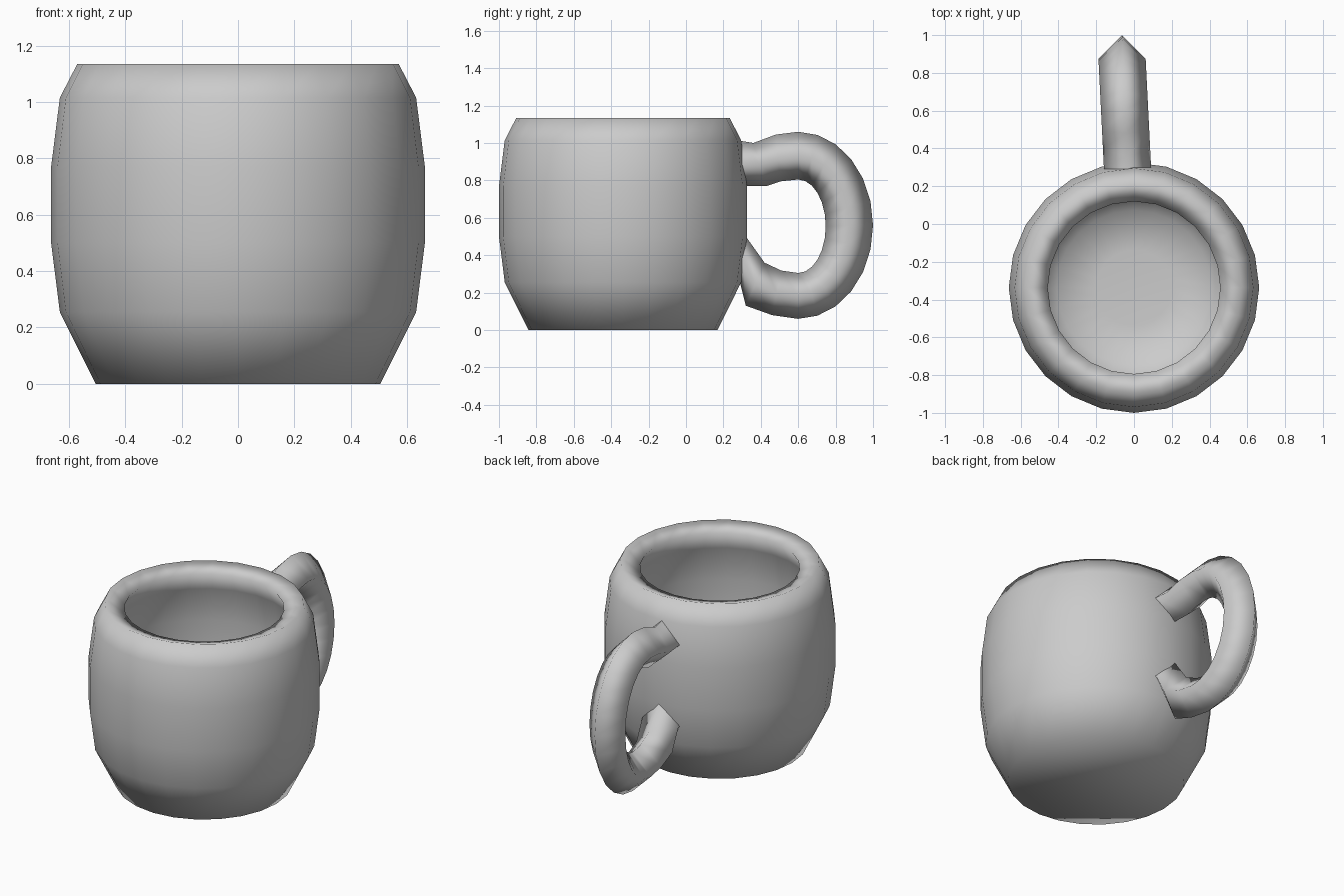
import bpy
import bmesh
from math import sin, cos, pi, radians

cube = bpy.data.objects.get("Cube")
if cube:
    bpy.data.objects.remove(cube, do_unlink=True)

GREY = (0.6, 0.6, 0.6, 1.0)
mat = bpy.data.materials.new("grey glaze")
mat.use_nodes = True
mat.diffuse_color = GREY
mat.node_tree.nodes["Principled BSDF"].inputs["Base Color"].default_value = GREY


def loft(name, rings):
    """Skin closed rings of points in order and cap both ends."""
    bm = bmesh.new()
    loops = [[bm.verts.new(p) for p in ring] for ring in rings]
    for a, b in zip(loops, loops[1:]):
        n = len(a)
        for i in range(n):
            j = (i + 1) % n
            bm.faces.new((a[i], a[j], b[j], b[i]))
    bm.faces.new(loops[0])
    bm.faces.new(loops[-1])
    bmesh.ops.recalc_face_normals(bm, faces=bm.faces)
    for f in bm.faces:
        f.smooth = True
    mesh = bpy.data.meshes.new(name)
    bm.to_mesh(mesh)
    bm.free()
    mesh.materials.append(mat)
    obj = bpy.data.objects.new(name, mesh)
    bpy.context.collection.objects.link(obj)
    return obj


# Cup: outer wall, rolled rim, then the hollow inside down to its floor
SIDES = 24
CENTRE_Y = -0.337
outer = [(0.505, 0), (0.632, 0.255), (0.663, 0.5), (0.663, 0.77),
         (0.632, 1.015), (0.57, 1.135)]
inner = [(0.457, 1.10), (0.52, 0.98), (0.55, 0.77), (0.55, 0.5),
         (0.52, 0.27), (0.41, 0.1), (0.2, 0.08)]
loft("mug_body", [
    [(r * cos(2 * pi * i / SIDES), CENTRE_Y + r * sin(2 * pi * i / SIDES), z)
     for i in range(SIDES)]
    for r, z in outer + inner])

# Handle: pairs of (outer edge, inner edge) in the side plane
pairs = [((0.24, 1.0), (0.25, 0.77)), ((0.29, 1.012), (0.32, 0.77)),
         ((0.36, 1.0), (0.43, 0.77)), ((0.48, 1.045), (0.505, 0.795))]
for deg in range(90, -91, -15):
    c, s = cos(radians(deg)), sin(radians(deg))
    pairs.append(((0.6 + 0.4 * c, 0.56 + 0.5 * s),
                  (0.6 + 0.147 * c, 0.555 + 0.25 * s)))
pairs += [((0.46, 0.08), (0.51, 0.318)), ((0.32, 0.13), (0.42, 0.36)),
          ((0.29, 0.25), (0.32, 0.5)), ((0.24, 0.27), (0.25, 0.5))]


def diamond(out, inn):
    """Four-sided section; the handle leans slightly to one side."""
    y, z = (out[0] + inn[0]) / 2, (out[1] + inn[1]) / 2
    x = -0.035 - 0.05 * (y - 0.31)
    return [(x, *out), (x + 0.125, y, z), (x, *inn), (x - 0.125, y, z)]


loft("mug_handle", [diamond(o, i) for o, i in pairs])
